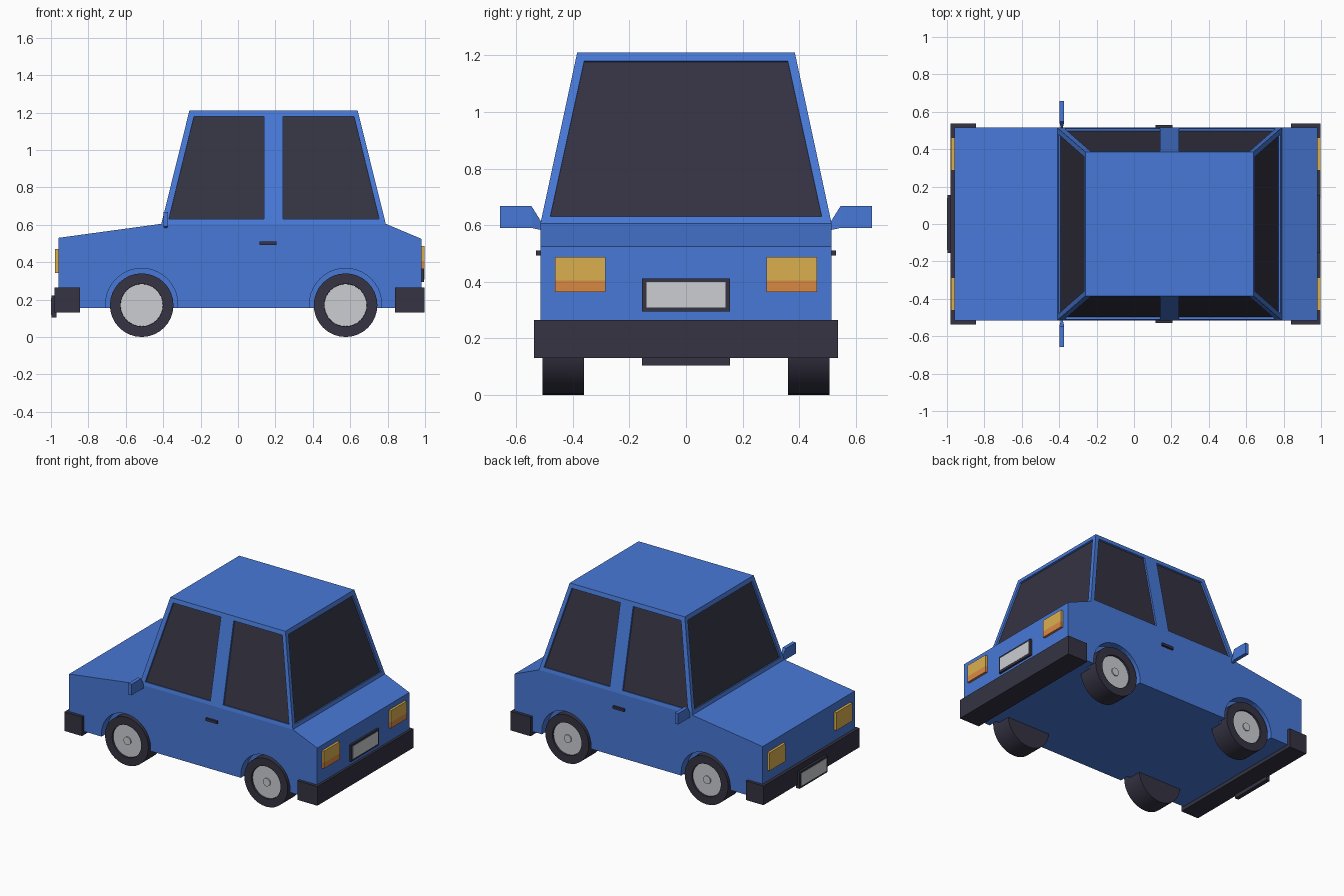
import bpy, bmesh, math
from mathutils import Vector, Matrix

if "Cube" in bpy.data.objects:
    bpy.data.objects.remove(bpy.data.objects["Cube"])


def material(name, rgb):
    m = bpy.data.materials.new(name)
    m.diffuse_color = (*rgb, 1)
    m.use_nodes = True
    m.node_tree.nodes["Principled BSDF"].inputs["Base Color"].default_value = m.diffuse_color
    return m


BLUE = material("blue paint", (0.065, 0.19, 0.68))
DARK = material("dark trim", (0.035, 0.033, 0.055))
GREY = material("light metal", (0.6, 0.61, 0.64))
YELLOW = material("yellow lamp", (0.71, 0.43, 0.08))
ORANGE = material("orange lamp", (0.70, 0.25, 0.06))


def finish(name, bm, *mats):
    bmesh.ops.recalc_face_normals(bm, faces=bm.faces[:])
    me = bpy.data.meshes.new(name)
    bm.to_mesh(me)
    bm.free()
    for m in mats:
        me.materials.append(m)
    ob = bpy.data.objects.new(name, me)
    bpy.context.collection.objects.link(ob)
    return ob


def loft(name, rings, mat):
    """Skin between matching closed rings of points, capped at both ends."""
    bm = bmesh.new()
    vs = [[bm.verts.new(p) for p in r] for r in rings]
    n = len(rings[0])
    for a, b in zip(vs, vs[1:]):
        for i in range(n):
            j = (i + 1) % n
            bm.faces.new((a[i], a[j], b[j], b[i]))
    bm.faces.new(vs[0])
    bm.faces.new(vs[-1])
    return finish(name, bm, mat)


def box(name, x0, x1, y0, y1, z0, z1, mat):
    return loft(name, [[(x0, y0, z), (x1, y0, z), (x1, y1, z), (x0, y1, z)]
                       for z in (z0, z1)], mat)


def cylinder(bm, x, y0, y1, z, r, seg=32):
    mtx = Matrix.Translation((x, (y0 + y1) / 2, z)) @ Matrix.Rotation(math.pi / 2, 4, 'X')
    bmesh.ops.create_cone(bm, cap_ends=True, segments=seg, radius1=r, radius2=r,
                          depth=abs(y1 - y0), matrix=mtx)


def cut(ob, cutters):
    """Subtract the cutters, bake the result and remove them."""
    for c in cutters:
        mod = ob.modifiers.new("cut", 'BOOLEAN')
        mod.operation, mod.solver, mod.object = 'DIFFERENCE', 'EXACT', c
    dg = bpy.context.evaluated_depsgraph_get()
    me = bpy.data.meshes.new_from_object(ob.evaluated_get(dg))
    ob.modifiers.clear()
    ob.data = me
    for c in cutters:
        bpy.data.objects.remove(c)


WHEELS = [(x, s) for x in (-0.515, 0.575) for s in (-1, 1)]
AXLE_Z, TYRE_R = 0.17, 0.17

# lower body: side profile across the width, with wheel arches cut in
profile = [(-0.96, 0.155), (-0.96, 0.53), (-0.41, 0.605),
           (0.79, 0.605), (0.98, 0.525), (0.98, 0.155)]
body = loft("body", [[(x, y, z) for x, z in profile] for y in (-0.515, 0.515)], BLUE)
arches = []
for x, s in WHEELS:
    bm = bmesh.new()
    cylinder(bm, x, s * 0.45, s * 0.6, AXLE_Z + 0.004, 0.193, 40)
    arches.append(finish("arch_cutter", bm, BLUE))
cut(body, arches)

# cabin: tapered block with recessed windows
Z0, Z1 = 0.605, 1.21


def ring(x0, x1, y, z):
    return [(x0, -y, z), (x1, -y, z), (x1, y, z), (x0, y, z)]


cabin = loft("cabin", [ring(-0.41, 0.79, 0.515, Z0), ring(-0.26, 0.64, 0.385, Z1)], BLUE)


def rise(z):
    return (z - Z0) / (Z1 - Z0)


def side_y(z):
    return 0.515 - 0.13 * rise(z)


LO, HI = 0.63, 1.18
windows = {}
for label, s in (("right", -1), ("left", 1)):
    for part, pts in (("front", [(-0.37, LO), (0.14, LO), (0.14, HI), (-0.235, HI)]),
                      ("rear", [(0.24, LO), (0.755, LO), (0.62, HI), (0.24, HI)])):
        windows[f"{part}_{label}_window"] = [(x, s * side_y(z), z) for x, z in pts]
for label, base, slope in (("windscreen", -0.41, 0.15), ("rear_window", 0.79, -0.15)):
    windows[label] = [(base + slope * rise(z), y, z) for y, z in
                      ((-0.48, LO), (0.48, LO), (0.36, HI), (-0.36, HI))]

cutters, DEPTH = [], 0.014
for name, pts in windows.items():
    p = [Vector(q) for q in pts]
    n = (p[1] - p[0]).cross(p[3] - p[0]).normalized()
    if n.dot(p[0] + p[2] - 2 * Vector((0.19, 0, 0.9))) < 0:
        n = -n
    cutters.append(loft("window_cutter", [[q + n * d for q in p] for d in (-DEPTH, 0.03)], BLUE))
    loft(name, [[q + n * d for q in p] for d in (-DEPTH - 0.01, -DEPTH + 0.002)], DARK)
cut(cabin, cutters)

# wheels: tyre with sunken rim, plus hub cap
for x, s in WHEELS:
    tag = ("front" if x < 0 else "rear") + ("_left" if s > 0 else "_right")
    bm = bmesh.new()
    cylinder(bm, x, s * 0.36, s * 0.508, AXLE_Z, TYRE_R)
    bm.normal_update()
    outer = [f for f in bm.faces if f.normal.y * s > 0.9]
    bmesh.ops.inset_region(bm, faces=outer, thickness=0.056)
    bmesh.ops.inset_region(bm, faces=outer, thickness=0.001, depth=-0.012)
    outer[0].material_index = 1
    tyre = finish(tag + "_wheel", bm, DARK, GREY)
    bm = bmesh.new()
    cylinder(bm, x, s * 0.49, s * 0.504, AXLE_Z, 0.028, 20)
    hub = finish(tag + "_hub", bm, GREY)
    for ob in (tyre, hub):
        bpy.ops.object.select_all(action='DESELECT')
        ob.select_set(True)
        bpy.context.view_layer.objects.active = ob
        bpy.ops.object.shade_smooth_by_angle(angle=math.radians(30))

# bumpers
box("front_bumper", -0.982, -0.845, -0.537, 0.537, 0.13, 0.265, DARK)
box("rear_bumper", 0.84, 0.997, -0.537, 0.537, 0.13, 0.265, DARK)

# number plates: dark holder with a light panel
box("front_plate_holder", -0.998, -0.97, -0.155, 0.155, 0.104, 0.222, DARK)
box("front_plate", -1.0, -0.99, -0.14, 0.14, 0.118, 0.208, GREY)
box("rear_plate_holder", 0.97, 0.994, -0.155, 0.155, 0.294, 0.412, DARK)
box("rear_plate", 0.985, 0.996, -0.14, 0.14, 0.308, 0.398, GREY)

for label, s in (("right", -1), ("left", 1)):
    # lamps
    y0, y1 = sorted((s * 0.285, s * 0.463))
    box(f"{label}_headlamp", -0.978, -0.95, y0, y1, 0.343, 0.47, YELLOW)
    box(f"{label}_tail_lamp", 0.97, 0.996, y0, y1, 0.405, 0.487, YELLOW)
    box(f"{label}_tail_indicator", 0.97, 0.996, y0, y1, 0.363, 0.405, ORANGE)
    # door handle
    y0, y1 = sorted((s * 0.505, s * 0.53))
    box(f"{label}_door_handle", 0.115, 0.205, y0, y1, 0.493, 0.511, DARK)
    # wing mirror: thin stalk flaring into a flat block
    loft(f"{label}_mirror", [[(-0.386 - h, s * y, a), (-0.386 + h, s * y, a),
                              (-0.386 + h, s * yt, b), (-0.386 - h, s * yt, b)]
                             for y, yt, h, a, b in ((0.508, 0.508, 0.004, 0.582, 0.606),
                                                    (0.547, 0.547, 0.013, 0.59, 0.668),
                                                    (0.658, 0.658, 0.013, 0.59, 0.668))], BLUE)
